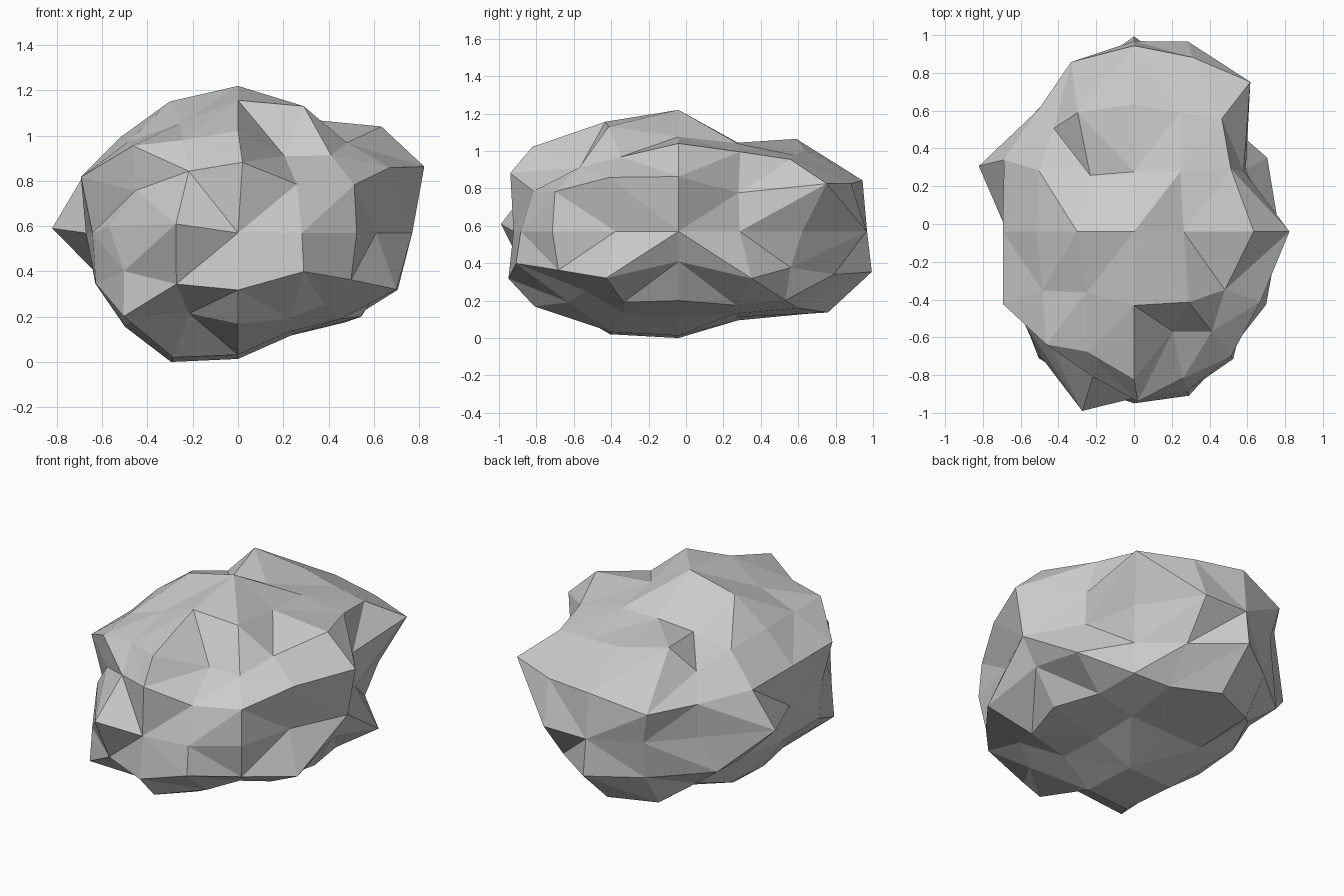
import bpy
import bmesh
from mathutils import Vector

default_cube = bpy.data.objects.get("Cube")
if default_cube:
    bpy.data.objects.remove(default_cube, do_unlink=True)

# Relief of the boulder, in percent of a smooth ellipsoid.
# One block per height layer, rows from back to front, each along x.
CROWN = [[105, 115, 106, 105, 115],
         [108, 90, 89, 95, 110],
         [104, 109, 112, 95, 122],
         [104, 98, 110, 113, 103],
         [115, 106, 115, 88, 102]]
SHOULDER = [[108, 118, 119, 120, 132],
            [115, 97],
            [108, 128],
            [116, 112],
            [97, 100, 110, 101, 110]]
WAIST = [[100, 105, 112, 118, 104],
         [120, 92],
         [96, 110],
         [100, 95],
         [95, 110, 98, 102, 106]]
SKIRT = [[110, 108, 125, 108, 100],
         [99, 118],
         [98, 105],
         [105, 117],
         [108, 106, 110, 113, 107]]
BASE = [[102, 114, 113, 106, 110],
        [104, 96, 86, 89, 102],
        [101, 107, 96, 85, 100],
        [100, 111, 101, 88, 98],
        [125, 92, 110, 98, 95]]
LAYERS = [BASE, SKIRT, WAIST, SHOULDER, CROWN]

# Sideways shifts of the sharpest knobs and dents, in hundredths
SHIFTS = {
    (-1, 2, 2): (-3, -6, 5), (2, 0, 2): (3, 0, -3), (0, -2, 2): (0, -5, -2),
    (0, -2, 1): (2, 1, 6), (-1, -2, 1): (4, 0, 6), (2, -1, 1): (0, 0, 5),
    (-1, 2, 1): (-3, -1, -6),
    (-2, -2, 0): (-10, 10, 3), (-1, -2, 0): (3, -4, 4), (-2, 1, 0): (-5, -8, 2),
    (1, 2, 0): (-4, 3, 0),
    (-2, 2, -1): (-7, -9, 0), (0, 2, -1): (0, 0, 7), (2, 0, -1): (0, 0, 8),
    (-2, -2, -1): (0, 0, 4), (1, -2, -1): (0, 0, 7),
    (0, 2, -2): (0, 8, 3), (2, 0, -2): (5, 0, 4), (0, -2, -2): (0, -7, 5),
    (-2, -2, -2): (0, -2, 5),
}

SEMI_AXES = Vector((0.70, 0.90, 0.58))
CENTRE = Vector((0.0, -0.04, 0.57))


def relief(cell):
    """Look up the relief of one grid point on the cube surface."""
    column, row, layer = (c + 2 for c in cell)
    values = LAYERS[layer][4 - row]
    if len(values) == 2:
        return values[0 if column == 0 else 1] / 100
    return values[column] / 100


def rounded_direction(cell):
    """Direction of a grid point once the cube is rounded into a ball."""
    on_edge = sum(abs(c) == 2 for c in cell) > 1
    inner = 0.5 if on_edge else 0.43
    steps = {0: 0.0, 1: inner, 2: 1.0}
    return Vector([steps[abs(c)] * (1 if c > 0 else -1) for c in cell]).normalized()


def make_material(name, colour):
    material = bpy.data.materials.new(name)
    material.use_nodes = True
    material.diffuse_color = colour
    shader = next(n for n in material.node_tree.nodes if n.type == 'BSDF_PRINCIPLED')
    shader.inputs["Base Color"].default_value = colour
    shader.inputs["Roughness"].default_value = 0.9
    return material


# Gridded cube as the starting block
bm = bmesh.new()
bmesh.ops.create_cube(bm, size=4)
bmesh.ops.subdivide_edges(bm, edges=bm.edges[:], cuts=3, use_grid_fill=True)


# Facets: split each quad along the diagonal that runs away from its side's middle
def spread(vert):
    return sum(abs(c) for c in vert.co)


for face in bm.faces[:]:
    near = min(face.verts, key=spread)
    far = max(face.verts, key=spread)
    bmesh.utils.face_split(face, near, far)

# Round the block, push every point in or out, then shift the knobs and dents
for vert in bm.verts:
    cell = tuple(round(c) for c in vert.co)
    shift = Vector(SHIFTS.get(cell, (0, 0, 0))) / 100
    vert.co = CENTRE + rounded_direction(cell) * SEMI_AXES * relief(cell) + shift

bmesh.ops.recalc_face_normals(bm, faces=bm.faces[:])
for face in bm.faces:
    face.smooth = False

# Boulder object
mesh = bpy.data.meshes.new("boulder")
bm.to_mesh(mesh)
bm.free()
mesh.materials.append(make_material("stone grey", (0.6, 0.6, 0.6, 1.0)))
boulder = bpy.data.objects.new("boulder", mesh)
bpy.context.collection.objects.link(boulder)
